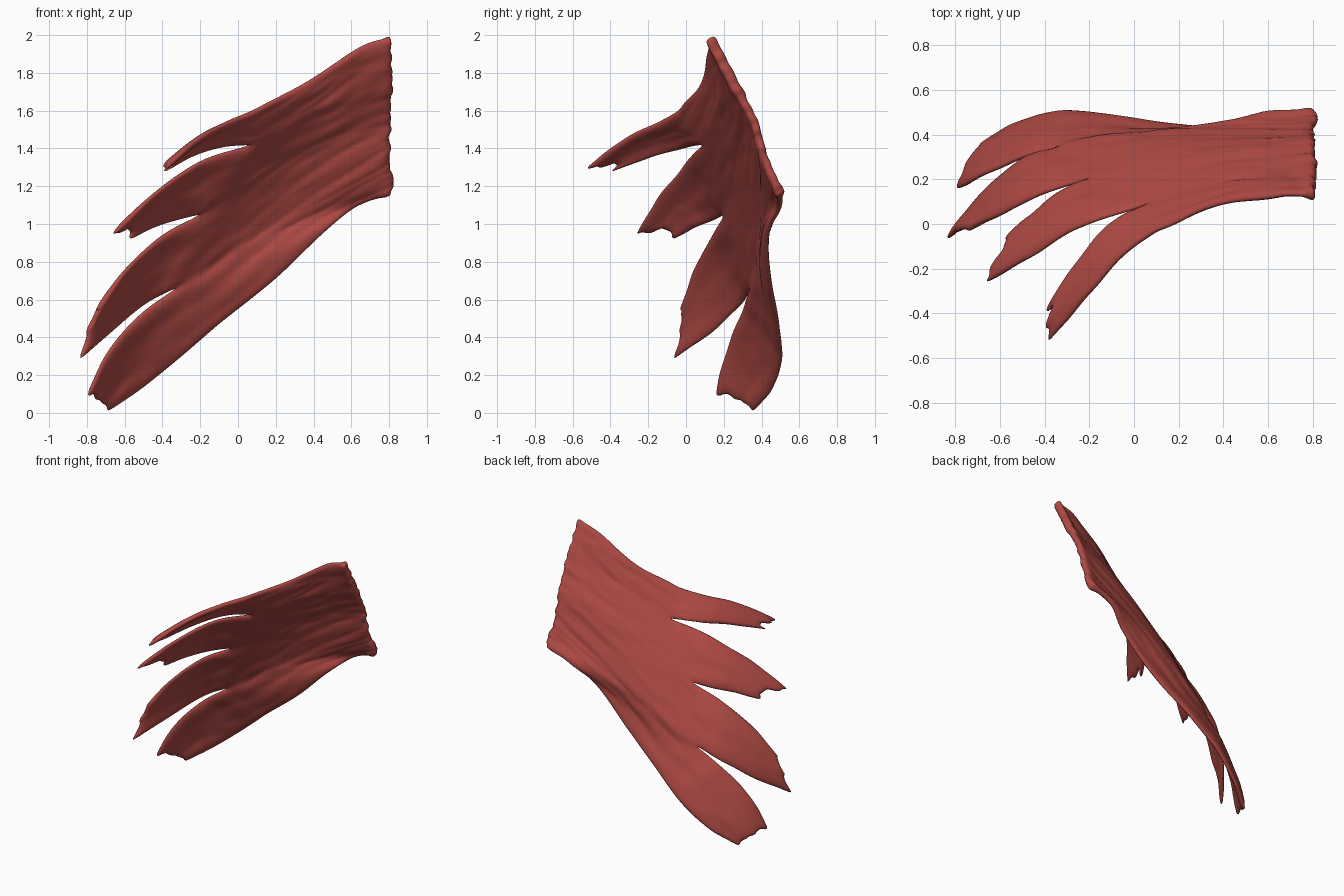
import bpy, bmesh, random
from math import sin, pi
from mathutils import Vector, noise

random.seed(4)
cube = bpy.data.objects.get("Cube")
if cube:
    bpy.data.objects.remove(cube)

COLS, BODY, FINGER = 10, 20, 18   # columns per slip, rows in the sheet, rows in each finger
BACK = Vector((-.6, .53, .6))     # direction the back of the sheet faces


def spline(pts, t):
    """Smooth point on a path, t from 0 to 1."""
    p = [Vector(q) for q in pts]
    p = [p[0] * 2 - p[1]] + p + [p[-1] * 2 - p[-2]]
    s = min(max(t, 0), 1) * (len(p) - 3)
    i = min(int(s), len(p) - 4)
    f = s - i
    a, b, c, d = p[i:i + 4]
    return 0.5 * (2 * b + (c - a) * f + (2 * a - 5 * b + 4 * c - d) * f ** 2
                  + (3 * b - a - 3 * c + d) * f ** 3)


# Lines running through the joined sheet, from the root edge to each notch
body_lines = [
    [(.81, .125, 1.99), (.65, .125, 1.94), (.38, .085, 1.76), (.1, -.03, 1.61)],
    [(.82, .24, 1.78), (.42, .19, 1.6), (.07, .09, 1.42)],
    [(.81, .36, 1.56), (.3, .31, 1.33), (-.2, .2, 1.05)],
    [(.81, .42, 1.35), (.25, .41, 1.03), (-.06, .395, .83), (-.33, .345, .66)],
    [(.82, .5, 1.16), (.64, .5, 1.1), (.45, .43, .95), (.2, .44, .71), (-.1, .49, .47)],
]
# Upper and lower edge of each finger, from its notch to its tip
fingers = [
    ([(.1, -.03, 1.61), (-.07, -.16, 1.53), (-.22, -.34, 1.44), (-.385, -.53, 1.29)],
     [(.07, .09, 1.42), (-.08, .02, 1.41), (-.24, -.16, 1.36), (-.395, -.4, 1.275)]),
    ([(.07, .09, 1.42), (-.2, 0, 1.33), (-.45, -.14, 1.15), (-.67, -.27, .94)],
     [(-.2, .2, 1.05), (-.32, .15, 1.02), (-.45, .05, .98), (-.57, -.07, .92)]),
    ([(-.2, .2, 1.05), (-.4, .14, .94), (-.6, .04, .75), (-.75, -.04, .54)],
     [(-.33, .345, .66), (-.5, .29, .57), (-.68, .13, .42), (-.84, -.07, .28)]),
    ([(-.33, .345, .66), (-.52, .29, .52), (-.69, .21, .32), (-.795, .155, .09)],
     [(-.1, .49, .47), (-.32, .505, .28), (-.52, .455, .12), (-.695, .35, .005)]),
]
tip_fray = [.1, .1, .07, .04]   # how ragged each finger tip is

# Sheet with four fingers; neighbours share their line as far as the notch
bm = bmesh.new()
fray = [random.random() for _ in range(4 * COLS + 1)]
ragged = [random.uniform(-.012, .012) for _ in range(4 * COLS + 1)]
for s, (upper, lower) in enumerate(fingers):
    rows = []
    for r in range(BODY + FINGER + 1):
        row = []
        for j in range(COLS + 1):
            g, u = s * COLS + j, j / COLS
            cup = 0
            if r <= BODY:
                t = r / BODY
                a, b = spline(body_lines[s], t), spline(body_lines[s + 1], t)
            else:
                t = (r - BODY) / FINGER
                cup = .022 * min(1, 2 * t) * sin(pi * u)
                t *= 1 - tip_fray[s] * fray[g] * t * (0 < j < COLS)
                a, b = spline(upper, t), spline(lower, t)
            p = a.lerp(b, u) + BACK * cup
            # Long fibre ridges broken by shorter ones
            p.y += .012 * noise.noise((g * .4, r * .12, 3)) + .01 * noise.noise((g * .7, r * .3, 8))
            if r == 0:
                p.x += ragged[g]
            row.append(bm.verts.new(p))
        rows.append(row)
    for top, low in zip(rows, rows[1:]):
        for j in range(COLS):
            bm.faces.new((top[j], top[j + 1], low[j + 1], low[j]))
bmesh.ops.remove_doubles(bm, verts=bm.verts, dist=.0008)
bmesh.ops.recalc_face_normals(bm, faces=bm.faces)
bm.verts.index_update()
weights = [1 if v.co.x > .77 else .3 if v.is_boundary else .6 for v in bm.verts]
mesh = bpy.data.meshes.new("muscle_sheet")
bm.to_mesh(mesh)
bm.free()
muscle = bpy.data.objects.new("muscle_sheet", mesh)
bpy.context.collection.objects.link(muscle)

# Thick root rim, thin finger edges
group = muscle.vertex_groups.new(name="thickness")
for i, w in enumerate(weights):
    group.add([i], w, 'REPLACE')
solid = muscle.modifiers.new("thickness", 'SOLIDIFY')
solid.thickness = .06
solid.offset = 0
solid.vertex_group = "thickness"
smooth = muscle.modifiers.new("smooth", 'SUBSURF')
smooth.levels = smooth.render_levels = 1

# Muscle red
red = bpy.data.materials.new("muscle_red")
red.use_nodes = True
colour = (.43, .068, .058, 1)
red.diffuse_color = colour
red.node_tree.nodes["Principled BSDF"].inputs["Base Color"].default_value = colour
mesh.materials.append(red)
mesh.polygons.foreach_set("use_smooth", [True] * len(mesh.polygons))
